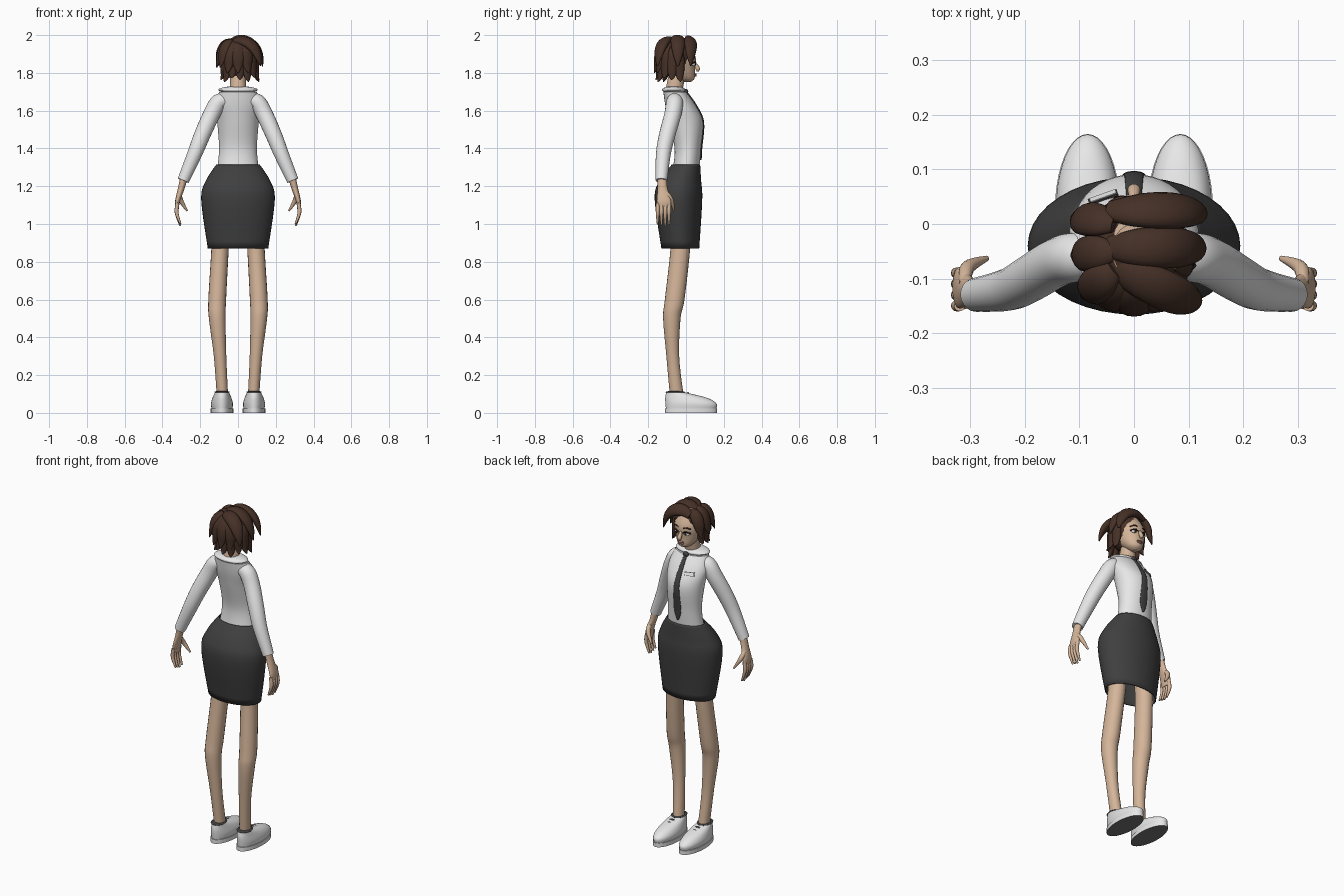
import bpy, bmesh, math
from mathutils import Vector, Euler

if "Cube" in bpy.data.objects:
    bpy.data.objects.remove(bpy.data.objects["Cube"])


def material(name, *rgb):
    mat = bpy.data.materials.new(name)
    mat.use_nodes = True
    mat.diffuse_color = (*rgb, 1)
    mat.node_tree.nodes["Principled BSDF"].inputs["Base Color"].default_value = (*rgb, 1)
    return mat


SKIN = material("skin", .66, .46, .32)
HAIR = material("brown hair", .06, .03, .02)
WHITE = material("white cloth", .8, .8, .8)
DARK = material("charcoal cloth", .05, .05, .05)
SOLE = material("grey rubber", .17, .17, .17)
LIP = material("lips", .5, .24, .18)
BLACK = material("dark eye", .02, .01, .01)

FORWARD, UP = Vector((0, 1, 0)), Vector((0, 0, 1))


def finish(name, bm, mat):
    """Turn a bmesh into a smooth-shaded object with sharp rims."""
    bmesh.ops.recalc_face_normals(bm, faces=bm.faces)
    mesh = bpy.data.meshes.new(name)
    bm.to_mesh(mesh)
    bm.free()
    mesh.materials.append(mat)
    mesh.shade_smooth()
    mesh.set_sharp_from_angle(angle=math.radians(50))
    obj = bpy.data.objects.new(name, mesh)
    bpy.context.collection.objects.link(obj)
    return obj


def smooth_path(keys, steps):
    """Catmull-Rom interpolation of rows of numbers."""
    padded = [keys[0], *keys, keys[-1]]
    rows = []
    for i in range(len(keys) - 1):
        for step in range(steps):
            t = step / steps
            rows.append([b + t / 2 * (c - a + t * (2 * a - 5 * b + 4 * c - d + t * (3 * b - a - 3 * c + d)))
                         for a, b, c, d in zip(*padded[i:i + 4])])
    return rows + [keys[-1]]


def sweep(name, keys, mat, level=False, centre=None, sides=20, steps=5, caps=True):
    """Elliptical rings along rows of x, y, z, width radius and optional depth radius."""
    rows = smooth_path([(*key, key[-1]) if len(key) == 4 else key for key in keys], steps)
    points = [Vector(row[:3]) for row in rows]
    bm = bmesh.new()
    rings = []
    for i, (point, row) in enumerate(zip(points, rows)):
        ahead, behind = points[min(i + 1, len(points) - 1)], points[max(i - 1, 0)]
        tangent = UP if level else (ahead - behind).normalized()
        across = tangent.cross(point - centre if centre else FORWARD).normalized()
        outward = across.cross(tangent)
        angles = [math.tau * j / sides for j in range(sides)]
        rings.append([bm.verts.new(point + across * row[3] * math.cos(angle)
                                   + outward * row[4] * math.sin(angle)) for angle in angles])
    for low, high in zip(rings, rings[1:]):
        for j in range(sides):
            bm.faces.new((low[j - 1], low[j], high[j], high[j - 1]))
    if caps:
        bm.faces.new(rings[0])
        bm.faces.new(rings[-1])
    return finish(name, bm, mat)


def stack(name, keys, mat, x=0, **options):
    """Upright body from rows of height, y centre, half width and half depth."""
    rows = [(x, y, z, width, depth) for z, y, width, depth in keys]
    return sweep(name, rows, mat, level=True, sides=40, **options)


def rod(name, points, radius, mat):
    """Thin round strip through points."""
    return sweep(name, [(*point, radius) for point in points], mat, sides=10)


def solid(name, location, half_size, mat, box=False, turn=(0, 0, 0)):
    """Ellipsoid, or a box that may be turned."""
    bm = bmesh.new()
    if box:
        bmesh.ops.create_cube(bm, size=2)
    else:
        bmesh.ops.create_uvsphere(bm, u_segments=24, v_segments=12, radius=1)
    bmesh.ops.scale(bm, vec=half_size, verts=bm.verts)
    bmesh.ops.rotate(bm, matrix=Euler(turn).to_matrix(), verts=bm.verts)
    bmesh.ops.translate(bm, vec=location, verts=bm.verts)
    return finish(name, bm, mat)


# Skirt, shirt and neck
skirt = stack("skirt", [(.87, -.03, .16, .1), (1.13, -.04, .195, .126), (1.23, -.03, .17, .11),
                        (1.315, 0, .115, .075)], DARK, caps=False)
thickness = skirt.modifiers.new("thickness", "SOLIDIFY")
thickness.thickness = .006
stack("shirt_body", [(1.29, 0, .11, .07), (1.4, .01, .1, .07), (1.54, 0, .11, .09),
                     (1.63, -.03, .12, .08), (1.7, -.06, .1, .06)], WHITE)
solid("collar", (0, -.065, 1.71), (.105, .062, .02), WHITE)
stack("neck", [(1.7, -.065, .045, .045), (1.8, -.045, .04, .045)], SKIN)

# Tie following the chest, and name badge
tie_rows = [(0, 1.7, .01), (.05, 1.63, .014), (.09, 1.54, .018), (.08, 1.4, .024), (.077, 1.34, .004)]
sweep("tie", [(0, y, z, width, .006) for y, z, width in tie_rows], DARK)
solid("tie_knot", (0, 0, 1.7), (.018, .012, .016), DARK)
for name, y, half_size, mat in (("badge_border", .047, (.028, .004, .011), DARK),
                                ("badge", .049, (.025, .004, .008), WHITE)):
    solid(name, (-.056, y, 1.615), half_size, mat, box=True, turn=(.45, 0, .34))

# Limbs and paired features, built once for each side
for side, sign in (("left", 1), ("right", -1)):
    def paired(name, keys, mat, **options):
        return sweep(f"{side}_{name}", [(sign * x, *rest) for x, *rest in keys], mat, **options)

    paired("sleeve", [(.05, -.06, 1.65, .035), (.1, -.06, 1.645, .045), (.14, -.07, 1.58, .045),
                      (.19, -.1, 1.47, .043), (.23, -.12, 1.37, .039), (.29, -.13, 1.23, .031)], WHITE)
    paired("hand", [(.285, -.127, 1.25, .02, .025), (.3, -.124, 1.19, .018, .026),
                    (.32, -.117, 1.12, .013, .038), (.32, -.117, 1.08, .007, .03)], SKIN, level=True)
    for i, finger in enumerate(("little", "ring", "middle", "index")):
        y = -.15 + .02 * i
        tip = .99 + .006 * abs(i - 2)
        paired(f"{finger}_finger", [(.32, y, 1.11, .01), (.325, y, 1.06, .01), (.305, y, tip, .005)],
               SKIN, sides=12)
    paired("thumb", [(.31, -.11, 1.17, .011), (.305, -.08, 1.13, .013), (.27, -.063, 1.07, .005)],
           SKIN, sides=12)
    paired("leg", [(.09, -.03, 1, .05, .055), (.095, -.03, .87, .046, .052), (.11, -.06, .6, .047, .052),
                   (.11, -.075, .5, .044, .046), (.095, -.07, .3, .033, .034),
                   (.083, -.05, .1, .03, .036)], SKIN, level=True)

    # Shoe with sole, ankle trim and laces
    middle = sign * .085
    stack(f"{side}_shoe", [(.02, .027, .055, .133), (.05, .026, .058, .135), (.08, 0, .05, .11),
                           (.11, -.058, .036, .046)], WHITE, x=middle)
    sole = stack(f"{side}_sole", [(z, .027, .06, .138) for z in (0, .024)], WHITE, x=middle, steps=1)
    sole.data.materials.append(SOLE)
    for face in sole.data.polygons:
        face.material_index = int(face.normal.z < -.5)
    solid(f"{side}_ankle_trim", (middle, -.057, .11), (.041, .052, .007), DARK)
    for i in range(3):
        y, z = .01 + .026 * i, .104 - .009 * i
        rod(f"{side}_lace_{i + 1}", [(middle - .03, y, z - .016), (middle, y, z),
                                     (middle + .03, y, z - .016)], .006, DARK)

    # Eye, lid and brow
    solid(f"{side}_eye", (sign * .03, .036, 1.845), (.017, .014, .01), WHITE)
    solid(f"{side}_iris", (sign * .03, .046, 1.845), (.008, .006, .008), BLACK)
    for name, z, y, mat in (("eyelid", 1.848, .047, BLACK), ("eyebrow", 1.873, .046, HAIR)):
        rod(f"{side}_{name}", [(sign * .01, y, z), (sign * .03, y, z + .009),
                               (sign * .053, y - .018, z)], .004, mat)

# Head
stack("head", [(1.752, .006, .016, .018), (1.77, 0, .042, .045), (1.82, -.03, .07, .078),
               (1.89, -.045, .08, .094), (1.975, -.05, .04, .05)], SKIN)
sweep("nose", [(0, .042, 1.86, .006), (0, .062, 1.822, .012), (0, .054, 1.812, .006)], SKIN)
for name, z in (("upper_lip", 1.793), ("lower_lip", 1.785)):
    solid(name, (0, .047, z), (.018, .009, .005), LIP)

# Hair: cap, flared under layer, then broad locks falling from an off-centre parting
CROWN = Vector((0, -.055, 1.87))
solid("hair_cap", CROWN + UP * .01, (.094, .094, .105), HAIR)


def lock(name, root_x, root_y, heading, reach, height, first, last, width):
    """Tapered lock arching over the crown towards a heading, flaring at its end."""
    heading = math.radians(heading)
    direction = Vector((math.sin(heading), math.cos(heading), 0))
    rows = []
    for i in range(6):
        t = i / 5
        angle = first + (last - first) * t
        out = reach * math.sin(min(angle, math.pi / 2)) + .02 * t ** 4
        point = Vector((root_x, root_y, CROWN.z)) + direction * out + UP * height * math.cos(angle)
        size = width * (.5 + t * (2 - 2.4 * t))
        rows.append((*point, size, size * .6))
    sweep(name, rows, HAIR, centre=CROWN, sides=16)


for i in range(9):
    lock(f"under_lock_{i + 1}", .01, CROWN.y, 76 + 26 * i, .085, .12 - .01 * (i % 3), .9, 2.9, .03)

for name, y, height in (("front", .025, .1), ("middle", -.043, .11), ("back", -.1, .1)):
    lock(f"{name}_right_lock", .01, y, 90 + 25 * (name == "back"), .1, height, -.6, 1.9, .042)
for name, y, heading in (("front", 0, -80), ("middle", -.05, -95), ("back", -.08, -130)):
    lock(f"{name}_left_lock", -.03, y, heading, .065, .1, .1, 2, .037)
for i, heading in enumerate((150, 180, 210)):
    lock(f"rear_lock_{i + 1}", 0, CROWN.y, heading, .092, .105, .4, 2.3, .04)
